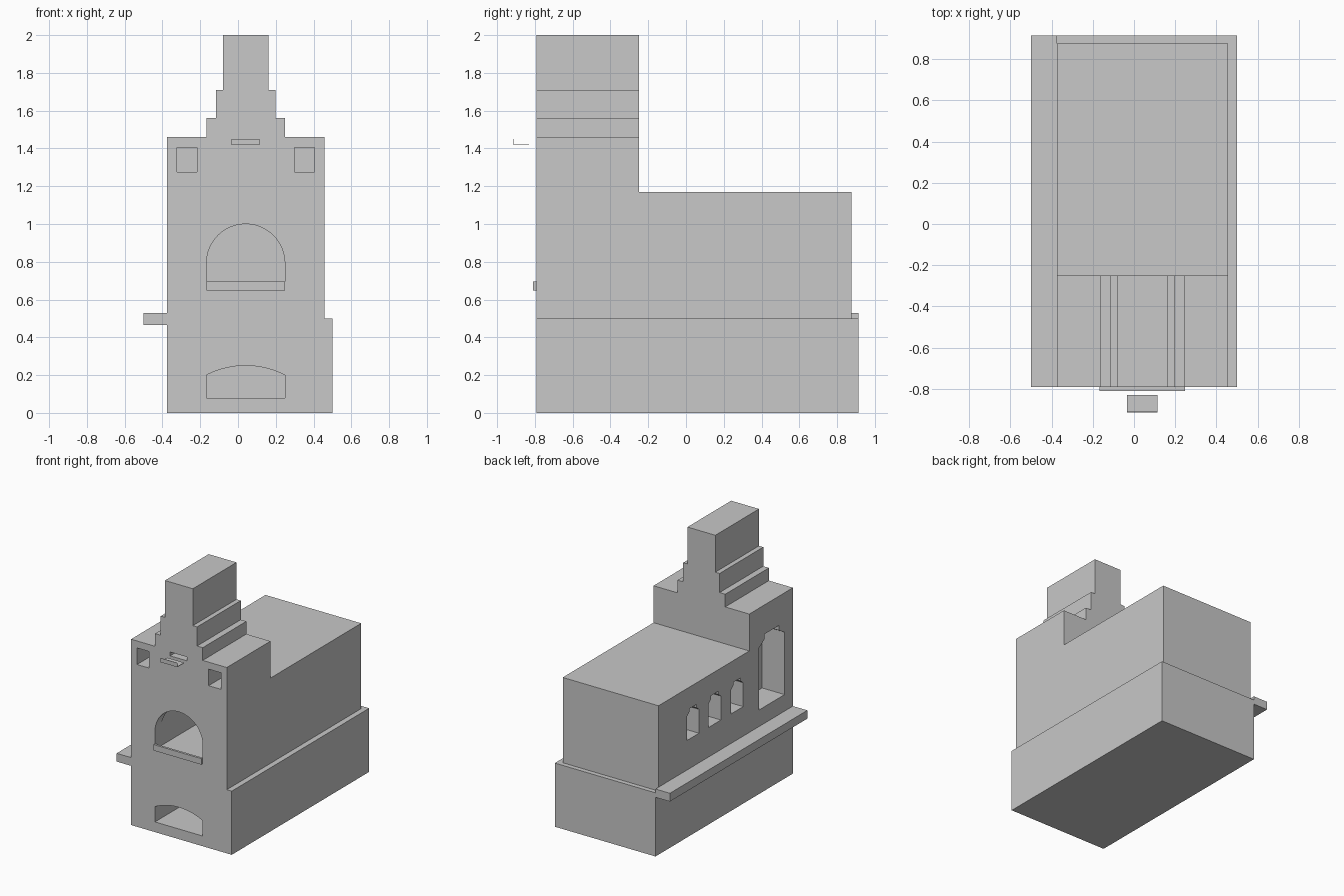
import bpy, bmesh, math
from mathutils import Vector

cube = bpy.data.objects.get("Cube")
if cube:
    bpy.data.objects.remove(cube, do_unlink=True)

# Single plaster colour
plaster = bpy.data.materials.new("light_grey_plaster")
plaster.use_nodes = True
GREY = (0.58, 0.58, 0.58, 1)
plaster.diffuse_color = GREY
plaster.node_tree.nodes["Principled BSDF"].inputs["Base Color"].default_value = GREY


def prism(name, points, axis, start, end):
    """Extrude an outline: (x, z) along y, or (y, z) along x."""
    def place(p, d):
        return Vector((p[0], d, p[1])) if axis == "y" else Vector((d, p[0], p[1]))
    bm = bmesh.new()
    face = bm.faces.new([bm.verts.new(place(p, start)) for p in points])
    grown = bmesh.ops.extrude_face_region(bm, geom=[face])["geom"]
    verts = [g for g in grown if isinstance(g, bmesh.types.BMVert)]
    bmesh.ops.translate(bm, verts=verts, vec=place((0, 0), end - start))
    bmesh.ops.recalc_face_normals(bm, faces=bm.faces[:])
    mesh = bpy.data.meshes.new(name)
    bm.to_mesh(mesh)
    bm.free()
    mesh.materials.append(plaster)
    obj = bpy.data.objects.new(name, mesh)
    bpy.context.collection.objects.link(obj)
    return obj


def box(name, x, y, z):
    return prism(name, [(x[0], z[0]), (x[1], z[0]), (x[1], z[1]), (x[0], z[1])], "y", *y)


def arch(x, z0, spring, top):
    """Outline with a flat bottom and a circular-arc head."""
    mid, half, rise = (x[0] + x[1]) / 2, (x[1] - x[0]) / 2, top - spring
    r = (half ** 2 + rise ** 2) / (2 * rise)
    a = math.asin(min(1, half / r))
    head = [(mid + r * math.sin(a - 2 * a * i / 24),
             top - r + r * math.cos(a - 2 * a * i / 24)) for i in range(25)]
    return [(x[0], z0), (x[1], z0)] + head


def niche(mid, half, neck, z0, shoulder, top):
    """Outline of a side niche with chamfered shoulders and a narrow head."""
    lip = (shoulder + top) / 2
    side = [(half, z0), (half, shoulder), (neck, lip), (neck, top)]
    return [(mid + h, z) for h, z in side] + [(mid - h, z) for h, z in reversed(side)]


def combine(target, other, operation):
    other.hide_render = True
    mod = target.modifiers.new("cut", "BOOLEAN")
    mod.operation, mod.solver, mod.object = operation, "EXACT", other
    bpy.context.view_layer.objects.active = target
    bpy.ops.object.modifier_apply(modifier=mod.name)
    bpy.data.objects.remove(other, do_unlink=True)


LEFT, RIGHT, FRONT, BACK = -0.375, 0.457, -0.792, 0.914
MID = (LEFT + RIGHT) / 2
OPEN = (-0.167, 0.248)

# Stepped chimney front, rear block and plinth joined into one body
steps = [(RIGHT - MID, 0.4), (RIGHT - MID, 1.46), (0.207, 1.46), (0.207, 1.56),
         (0.158, 1.56), (0.158, 1.71), (0.121, 1.71), (0.121, 2.0)]
outline = [(MID + h, z) for h, z in steps] + [(MID - h, z) for h, z in reversed(steps)]
body = prism("stove_body", outline, "y", FRONT, -0.25)
combine(body, box("rear_block", (LEFT, RIGHT), (-0.4, 0.877), (0.4, 1.17)), "UNION")
combine(body, box("plinth", (LEFT, 0.5), (FRONT, BACK), (0, 0.5)), "UNION")

# Front openings: hearth mouth with its chamber, fuel store, slot and two vents
cutters = [
    prism("hearth_cut", arch(OPEN, 0.65, 0.793, 1.0), "y", FRONT - 0.1, -0.65),
    box("chamber_cut", OPEN, (FRONT + 0.08, -0.1), (0.65, 1.08)),
    prism("fuel_cut", arch(OPEN, 0.08, 0.2, 0.25), "y", FRONT - 0.1, -0.2),
    box("slot_cut", (-0.035, 0.113), (FRONT - 0.1, -0.67), (1.42, 1.45)),
]
for side in (-1, 1):
    x = MID + side * 0.311
    cutters.append(box("vent_cut", (x - 0.053, x + 0.053), (FRONT - 0.1, -0.6), (1.275, 1.405)))

# Side niches
for y in (0.45, 0.178, -0.098):
    cutters.append(prism("niche_cut", niche(y, 0.076, 0.045, 0.762, 0.95, 1.0), "x", -0.5, -0.22))
cutters.append(prism("tall_niche_cut", niche(-0.53, 0.158, 0.09, 0.66, 1.15, 1.23), "x", -0.5, -0.18))
for cutter in cutters:
    combine(body, cutter, "DIFFERENCE")

# Side shelf, hearth sill and the loose damper plate with its lip
box("side_shelf", (-0.5, LEFT), (FRONT, BACK), (0.465, 0.53))
box("hearth_sill", OPEN, (-0.81, FRONT), (0.648, 0.695))
box("damper_plate", (-0.035, 0.113), (-0.914, -0.83), (1.417, 1.421))
box("damper_lip", (-0.035, 0.113), (-0.914, -0.911), (1.421, 1.45))
